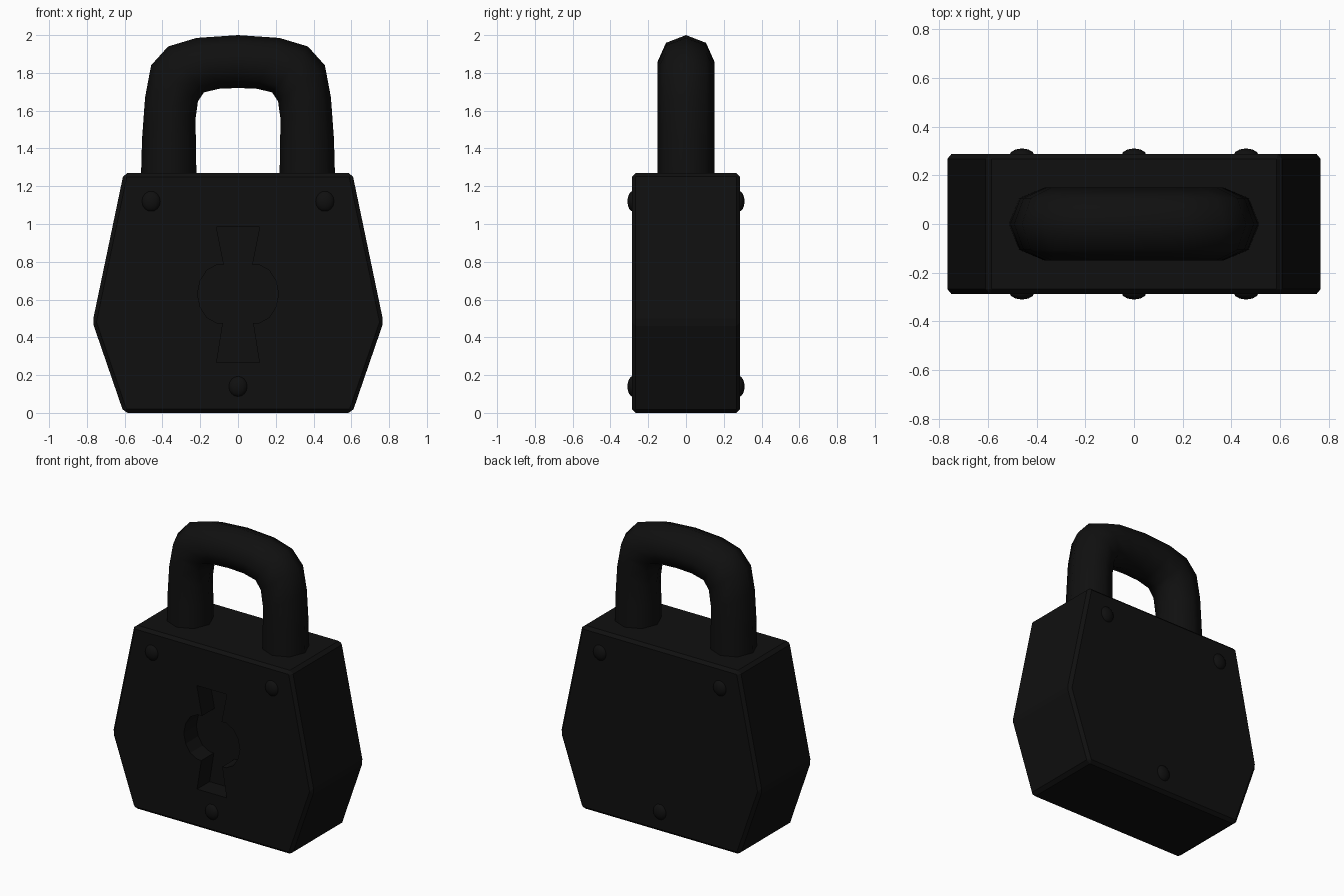
import bpy, bmesh, math
from mathutils import Vector

if "Cube" in bpy.data.objects:
    bpy.data.objects.remove(bpy.data.objects["Cube"])

black = bpy.data.materials.new("black_iron")
black.diffuse_color = (0.005, 0.005, 0.005, 1)
black.use_nodes = True
black.node_tree.nodes["Principled BSDF"].inputs["Base Color"].default_value = black.diffuse_color


def make_object(name, bm, smooth=None):
    bmesh.ops.recalc_face_normals(bm, faces=bm.faces)
    mesh = bpy.data.meshes.new(name)
    bm.to_mesh(mesh)
    bm.free()
    mesh.materials.append(black)
    ob = bpy.data.objects.new(name, mesh)
    bpy.context.collection.objects.link(ob)
    if smooth:
        bpy.ops.object.select_all(action='DESELECT')
        ob.select_set(True)
        bpy.context.view_layer.objects.active = ob
        bpy.ops.object.shade_smooth_by_angle(angle=math.radians(smooth))
    return ob


def prism(half, y0, y1):
    """Mirror a right-half (x, z) outline and extrude it along y."""
    outline = half + [(-x, z) for x, z in reversed(half)]
    bm = bmesh.new()
    face = bm.faces.new([bm.verts.new((x, y0, z)) for x, z in outline])
    ext = bmesh.ops.extrude_face_region(bm, geom=[face])
    moved = [v for v in ext["geom"] if isinstance(v, bmesh.types.BMVert)]
    bmesh.ops.translate(bm, verts=moved, vec=(0, y1 - y0, 0))
    return bm


# Six-sided lock body with chamfered edges
bm = prism([(0.605, 0), (0.77, 0.48), (0.605, 1.27)], -0.287, 0.287)
bmesh.ops.recalc_face_normals(bm, faces=bm.faces)
bmesh.ops.bevel(bm, geom=bm.edges[:], offset=0.02, segments=1,
                affect='EDGES', profile=0.5)
body = make_object("lock_body", bm)

# Keyhole recess in the front
keyhole = [(0.115, 0.985), (0.075, 0.785), (0.11, 0.785), (0.165, 0.755),
           (0.2, 0.70), (0.215, 0.63), (0.2, 0.56), (0.165, 0.505),
           (0.11, 0.475), (0.08, 0.475), (0.113, 0.268)]
cutter = make_object("keyhole_cutter", prism(keyhole, -0.4, -0.15))
cutter.hide_render = True
cutter.hide_viewport = True
cut = body.modifiers.new("keyhole", 'BOOLEAN')
cut.operation = 'DIFFERENCE'
cut.solver = 'EXACT'
cut.object = cutter

# Shackle: eight-sided rings between outer and inner arch points
half_arch = [((0.515, 1.2), (0.22, 1.2)), ((0.508, 1.45), (0.222, 1.42)),
             ((0.492, 1.67), (0.226, 1.55)), ((0.46, 1.84), (0.212, 1.65)),
             ((0.37, 1.94), (0.18, 1.697)), ((0.22, 1.985), (0.1, 1.716))]
arch = half_arch + [((0, 2.0), (0, 1.72))]
arch += [((-o[0], o[1]), (-i[0], i[1])) for o, i in reversed(half_arch)]
bm = bmesh.new()
rings = []
for o, i in arch:
    outer, inner = Vector((o[0], 0, o[1])), Vector((i[0], 0, i[1]))
    mid, axis = (outer + inner) / 2, (outer - inner) / 2
    rings.append([bm.verts.new(mid + axis * math.cos(a) + Vector((0, 0.15 * math.sin(a), 0)))
                  for a in (k * math.tau / 8 for k in range(8))])
for r, s in zip(rings, rings[1:]):
    for k in range(8):
        n = (k + 1) % 8
        bm.faces.new((r[k], r[n], s[n], s[k]))
bm.faces.new(rings[0])
bm.faces.new(rings[-1])
make_object("shackle", bm, smooth=60)

# Domed rivets on both faces
for side, y in (("front", -0.28), ("back", 0.28)):
    for n, (x, z) in enumerate([(-0.46, 1.12), (0.46, 1.12), (0, 0.14)]):
        bm = bmesh.new()
        bmesh.ops.create_uvsphere(bm, u_segments=12, v_segments=8, radius=1)
        bmesh.ops.scale(bm, verts=bm.verts, vec=(0.052, 0.03, 0.055))
        bmesh.ops.translate(bm, verts=bm.verts, vec=(x, y, z))
        make_object(f"{side}_rivet_{n + 1}", bm, smooth=60)
